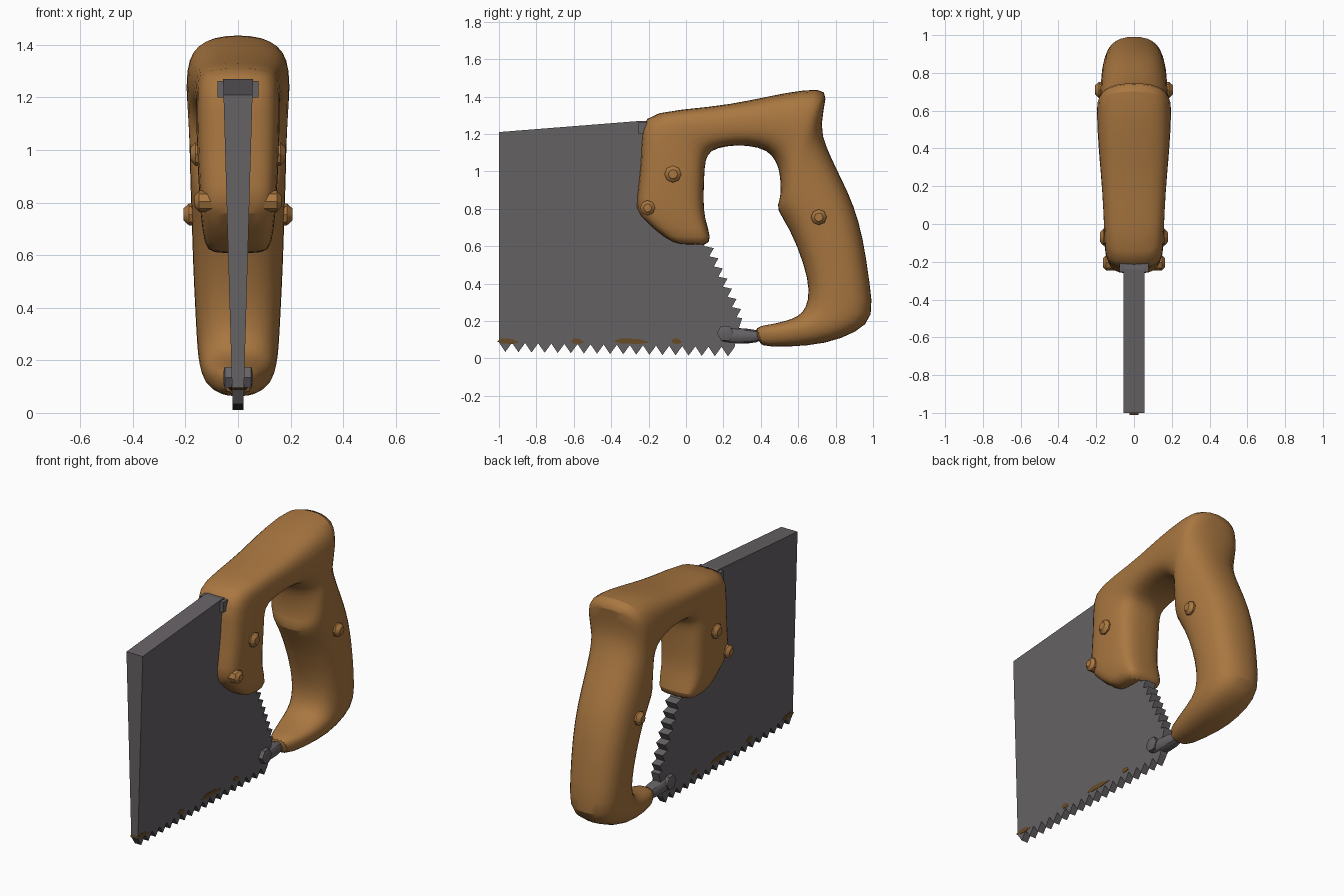
import bpy
import bmesh
import math
from mathutils import Vector

default_cube = bpy.data.objects.get("Cube")
if default_cube:
    bpy.data.objects.remove(default_cube, do_unlink=True)


def make_material(name, colour):
    mat = bpy.data.materials.new(name)
    mat.use_nodes = True
    mat.diffuse_color = (*colour, 1)
    mat.node_tree.nodes["Principled BSDF"].inputs["Base Color"].default_value = (*colour, 1)
    return mat


wood = make_material("warm wood", (0.40, 0.185, 0.052))
steel = make_material("grey steel", (0.133, 0.122, 0.13))
rust = make_material("rust brown", (0.14, 0.075, 0.02))


def finish(name, bm, mat, smooth_angle=None):
    """Turn a bmesh into a named, coloured object."""
    bmesh.ops.recalc_face_normals(bm, faces=bm.faces)
    mesh = bpy.data.meshes.new(name)
    bm.to_mesh(mesh)
    bm.free()
    mesh.materials.append(mat)
    obj = bpy.data.objects.new(name, mesh)
    bpy.context.collection.objects.link(obj)
    if smooth_angle:
        bpy.ops.object.select_all(action="DESELECT")
        obj.select_set(True)
        bpy.context.view_layer.objects.active = obj
        bpy.ops.object.shade_smooth_by_angle(angle=math.radians(smooth_angle))
    return obj


def signed_power(value, exponent):
    return math.copysign(abs(value) ** exponent, value)


def loft(name, stations, mat, square_start, square_end, sides=16):
    """Skin rounded sections, each given by outer (y, z), inner (y, z) and half width."""
    bm = bmesh.new()
    rings = []
    for i, (outer, inner, half_width) in enumerate(stations):
        t = min(1, 2 * i / len(stations))
        power = 2 / (square_start + (square_end - square_start) * t)
        middle = (Vector(outer) + Vector(inner)) / 2
        reach = (Vector(outer) - Vector(inner)) / 2
        ring = []
        for k in range(sides):
            angle = math.tau * k / sides
            p = middle + reach * signed_power(math.cos(angle), power)
            x = half_width * signed_power(math.sin(angle), power)
            ring.append(bm.verts.new((x, p.x, p.y)))
        rings.append(ring)
    for a, b in zip(rings, rings[1:]):
        for k in range(sides):
            n = (k + 1) % sides
            bm.faces.new((a[k], a[n], b[n], b[k]))
    bm.faces.new(rings[0])
    bm.faces.new(rings[-1])
    obj = finish(name, bm, mat, 50)
    subsurf = obj.modifiers.new("soften", "SUBSURF")
    subsurf.levels = subsurf.render_levels = 1
    return obj


def slab(name, outline, half_width, mat):
    """Closed plate from a (y, z) outline, its half width a function of z."""
    bm = bmesh.new()
    sides = [[bm.verts.new((s * half_width(z), y, z)) for y, z in outline] for s in (-1, 1)]
    for side in sides:
        bm.faces.new(side)
    for k in range(len(outline)):
        n = (k + 1) % len(outline)
        bm.faces.new((sides[0][k], sides[0][n], sides[1][n], sides[1][k]))
    return finish(name, bm, mat)


def teeth(start, end, count, depth):
    """Zigzag points from start to end, with the tips on the left of travel negated."""
    start, end = Vector(start), Vector(end)
    step = (end - start) / count
    outward = Vector((-step.y, step.x)).normalized() * depth
    points = []
    for i in range(count):
        root = start + step * i
        points += [tuple(root), tuple(root + step * 0.5 + outward)]
    return points + [tuple(end)]


def pin(name, y, z, radius, half_length, mat, sides=8):
    """Chamfered rivet running through the model along x."""
    bm = bmesh.new()
    rings = []
    for x, r in ((-1, 0.55), (-0.9, 1), (0.9, 1), (1, 0.55)):
        rings.append([bm.verts.new((x * half_length,
                                    y + r * radius * math.cos(math.tau * k / sides),
                                    z + r * radius * math.sin(math.tau * k / sides)))
                      for k in range(sides)])
    for a, b in zip(rings, rings[1:]):
        for k in range(sides):
            n = (k + 1) % sides
            bm.faces.new((a[k], a[n], b[n], b[k]))
    bm.faces.new(rings[0])
    bm.faces.new(rings[-1])
    return finish(name, bm, mat, 35)


# Handle: front cheek, top bar, rear grip and lower arm in one sweep
loft("handle", [
    ((-.04, .61), (.11, .6), .1),
    ((-.1, .63), (.14, .64), .13),
    ((-.27, .77), (.1, .75), .145),
    ((-.27, .84), (.095, .85), .15),
    ((-.24, 1.05), (.1, .98), .16),
    ((-.245, 1.25), (.105, 1.06), .16),
    ((-.19, 1.32), (.13, 1.11), .16),
    ((.14, 1.345), (.21, 1.135), .17),
    ((.34, 1.38), (.33, 1.14), .185),
    ((.54, 1.425), (.44, 1.11), .197),
    ((.73, 1.45), (.48, 1.05), .2),
    ((.76, 1.41), (.5, .99), .198),
    ((.715, 1.25), (.505, .9), .19),
    ((.75, 1.13), (.5, .84), .187),
    ((.84, .95), (.475, .8), .185),
    ((.9, .82), (.55, .7), .18),
    ((.95, .65), (.63, .5), .175),
    ((.985, .4), (.66, .36), .165),
    ((1.01, .22), (.64, .27), .158),
    ((.92, .14), (.6, .225), .15),
    ((.75, .075), (.53, .2), .135),
    ((.55, .06), (.44, .18), .1),
    ((.37, .06), (.36, .17), .06),
], wood, 4, 2.5)

# Blade: thick at the back edge, thin at the teeth
def blade_width(z):
    return 0.02 + 0.029 * z


outline = [(-1, 1.21), (-.24, 1.27), (0, 1.25), (0, .7), (.08, .64)]
outline += teeth((.1, .6), (.27, .22), 7, .04)
outline += [(.3, .215), (.27, .12)]
outline += teeth((.26, .06), (-1, .085), 18, .05)
# both edges run clockwise, so every tip points away from the plate
slab("blade", outline, blade_width, steel)

# Rust patches along the toothed edge, a hair proud of the blade
for i, (y, length) in enumerate(((-.95, .06), (-.58, .035), (-.29, .1), (-.05, .03))):
    patch = [(y - length, .092), (y - length * .5, .108), (y + length * .4, .103),
             (y + length, .085), (y + length * .3, .077), (y - length * .6, .08)]
    slab(f"rust_patch_{i + 1}", patch, lambda z: blade_width(z) + 0.002, rust)

# Steel collar where the blade enters the handle
slab("blade_collar", [(-.255, 1.2), (-.255, 1.262), (-.2, 1.262), (-.2, 1.2)],
     lambda z: 0.078, steel)

# Tang joining the blade heel to the lower arm
loft("tang", [
    ((.17, .09), (.18, .17), .03),
    ((.2, .08), (.21, .175), .05),
    ((.26, .075), (.26, .165), .048),
    ((.42, .078), (.42, .158), .042),
], steel, 3, 3, 8)
pin("tang_pin", .21, .135, .045, .056, steel, 6)

# Rivets through the handle
pin("upper_rivet", -.07, .985, .045, .18, wood)
pin("lower_rivet", -.205, .805, .04, .165, wood)
pin("grip_rivet", .71, .755, .042, .207, wood)
